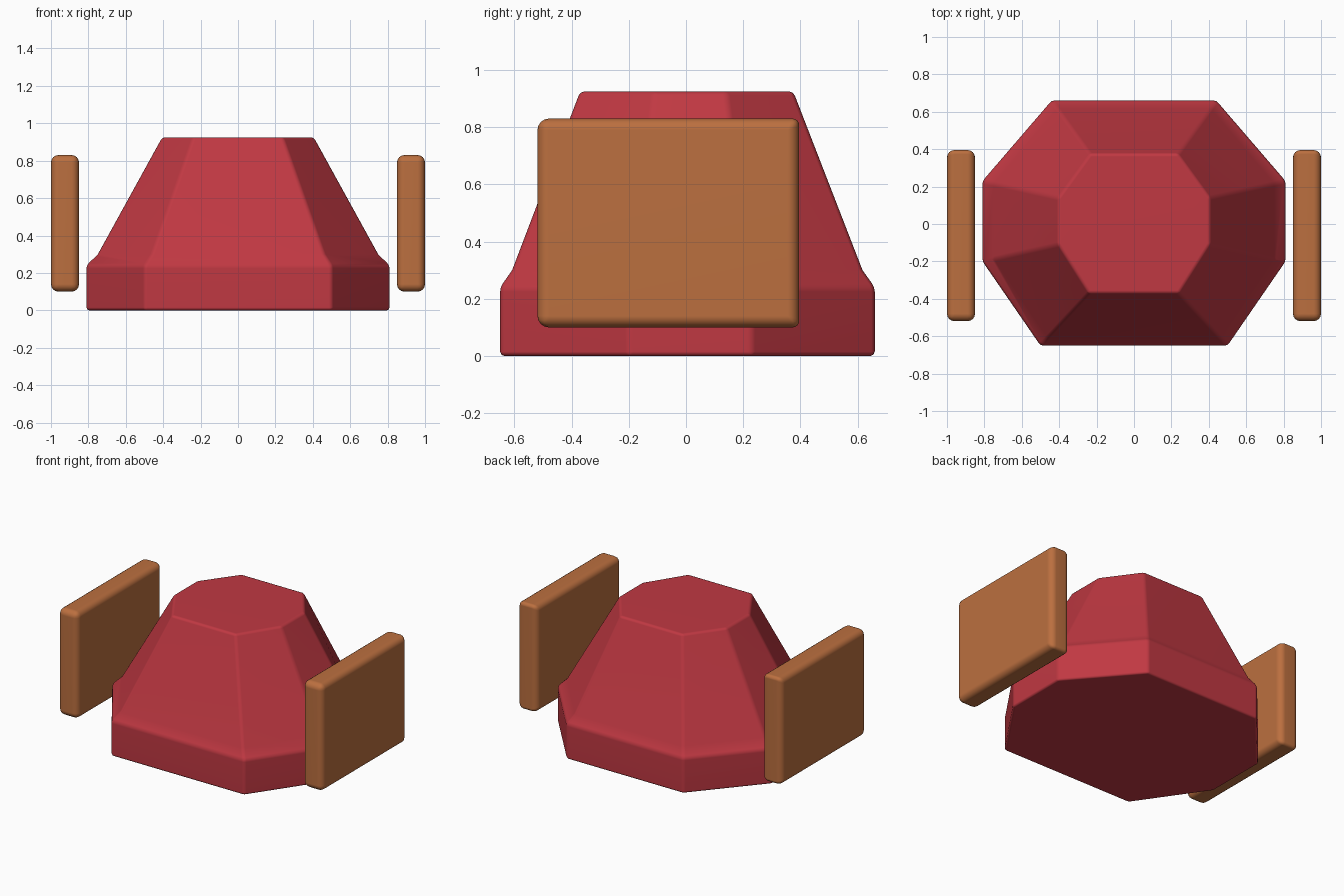
import bpy
import bmesh
import math

if "Cube" in bpy.data.objects:
    bpy.data.objects.remove(bpy.data.objects["Cube"], do_unlink=True)


def make_material(name, colour):
    mat = bpy.data.materials.new(name)
    mat.use_nodes = True
    mat.diffuse_color = colour
    mat.node_tree.nodes["Principled BSDF"].inputs["Base Color"].default_value = colour
    return mat


def finish(name, bm, mat, width, segments, weighted=False):
    """Turn a bmesh into an object with rounded edges and smooth shading."""
    bmesh.ops.recalc_face_normals(bm, faces=bm.faces[:])
    mesh = bpy.data.meshes.new(name)
    bm.to_mesh(mesh)
    bm.free()
    mesh.materials.append(mat)
    obj = bpy.data.objects.new(name, mesh)
    bpy.context.collection.objects.link(obj)
    bevel = obj.modifiers.new("rounded_edges", "BEVEL")
    bevel.width = width
    bevel.segments = segments
    bevel.limit_method = "WEIGHT" if weighted else "ANGLE"
    bevel.angle_limit = math.radians(25)
    mesh.shade_smooth()
    normals = obj.modifiers.new("face_normals", "WEIGHTED_NORMAL")
    normals.keep_sharp = True
    return obj


red = make_material("brick_red", (0.53, 0.04, 0.055, 1))
brown = make_material("warm_brown", (0.5, 0.16, 0.05, 1))

# Body: octagonal rings lofted from base wall through the shoulder to the top
half_base = [(0.5, -0.65), (0.81, -0.2), (0.81, 0.23), (0.44, 0.66)]
half_top = [(0.24, -0.37), (0.405, -0.11), (0.405, 0.14), (0.235, 0.375)]


def full_ring(half):
    return half + [(-x, y) for x, y in reversed(half)]


base, top = full_ring(half_base), full_ring(half_top)
bm = bmesh.new()
rings = []
for z, t in [(0, 0), (0.24, 0), (0.3, 0.15), (0.925, 1)]:
    rings.append([bm.verts.new((a[0] + (b[0] - a[0]) * t, a[1] + (b[1] - a[1]) * t, z))
                  for a, b in zip(base, top)])
for low, high in zip(rings, rings[1:]):
    for i in range(8):
        j = (i + 1) % 8
        bm.faces.new((low[i], low[j], high[j], high[i]))
bm.faces.new(rings[0])
bm.faces.new(rings[-1])
finish("body", bm, red, 0.015, 2)

# Side panels: rounded slabs with tighter corners at the back
for side, name in [(1, "left_panel"), (-1, "right_panel")]:
    bm = bmesh.new()
    bmesh.ops.create_cube(bm, size=1)
    bmesh.ops.scale(bm, vec=(0.15, 0.915, 0.73), verts=bm.verts)
    bmesh.ops.translate(bm, vec=(side * 0.925, -0.062, 0.465), verts=bm.verts)
    weight = bm.edges.layers.float.new("bevel_weight_edge")
    for edge in bm.edges:
        a, b = edge.verts
        back_corner = abs(a.co.x - b.co.x) > 0.1 and a.co.y > 0
        edge[weight] = 0.55 if back_corner else 1
    finish(name, bm, brown, 0.04, 4, weighted=True)
